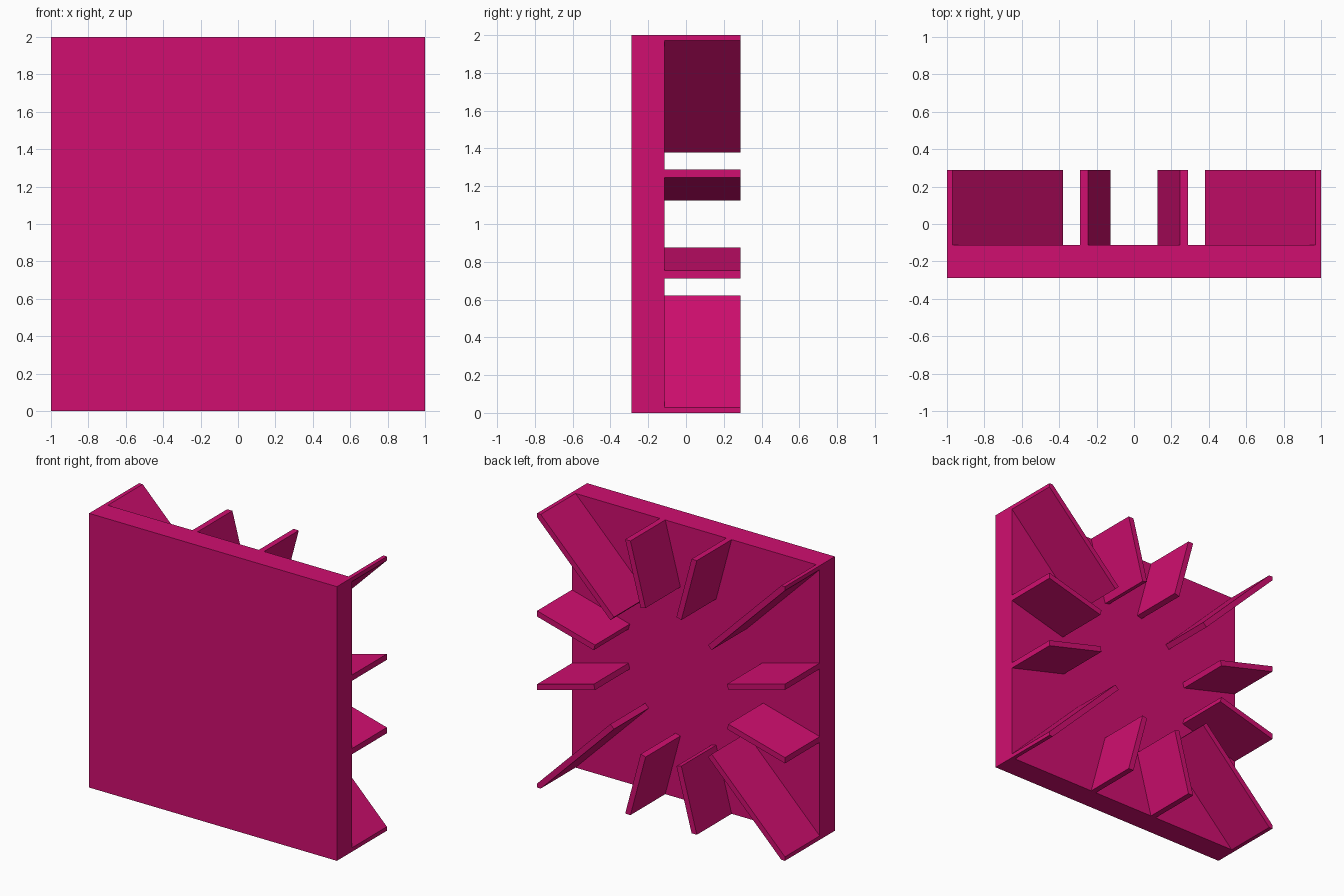
import bpy, bmesh, math
from mathutils import Matrix, Vector

cube = bpy.data.objects.get("Cube")
if cube:
    bpy.data.objects.remove(cube, do_unlink=True)

FRONT, SEAM, BACK = -0.288, -0.113, 0.288   # depth of panel front, panel back, fin tips
INNER, THICK = 0.557, 0.041                 # fin start radius and thickness

# Single flat colour
magenta = bpy.data.materials.new("magenta")
magenta.use_nodes = True
colour = (0.63, 0.0045, 0.16, 1.0)
magenta.diffuse_color = colour
magenta.node_tree.nodes["Principled BSDF"].inputs["Base Color"].default_value = colour


def box(bm, low, high):
    """Add an axis-aligned box between two corners."""
    low, high = Vector(low), Vector(high)
    mat = Matrix.Translation((low + high) / 2) @ Matrix.Diagonal((*(high - low), 1))
    bmesh.ops.create_cube(bm, size=1, matrix=mat)


def finish(bm, name):
    bmesh.ops.recalc_face_normals(bm, faces=bm.faces)
    mesh = bpy.data.meshes.new(name)
    bm.to_mesh(mesh)
    bm.free()
    mesh.materials.append(magenta)
    obj = bpy.data.objects.new(name, mesh)
    bpy.context.collection.objects.link(obj)
    return obj


# Square panel
bm = bmesh.new()
box(bm, (-1, FRONT, 0), (1, SEAM, 2))
finish(bm, "panel")

# Radial fins on the back, trimmed flush with the panel edges
for i in range(12):
    bm = bmesh.new()
    box(bm, (INNER, SEAM, -THICK / 2), (1.7, BACK, THICK / 2))
    turn = Matrix.Rotation(-math.radians(15 + 30 * i), 4, 'Y')
    bm.transform(Matrix.Translation((0, 0, 1)) @ turn)
    for side in ((1, 0, 0), (-1, 0, 0), (0, 0, 1), (0, 0, -1)):
        edge = Vector((0, 0, 1)) + Vector(side)
        cut = bmesh.ops.bisect_plane(bm, geom=bm.verts[:] + bm.edges[:] + bm.faces[:],
                                     plane_co=edge, plane_no=side, clear_outer=True)
        rim = [e for e in cut["geom_cut"] if isinstance(e, bmesh.types.BMEdge)]
        if rim:
            bmesh.ops.holes_fill(bm, edges=rim, sides=0)
    finish(bm, f"radial_fin_{i + 1}")
